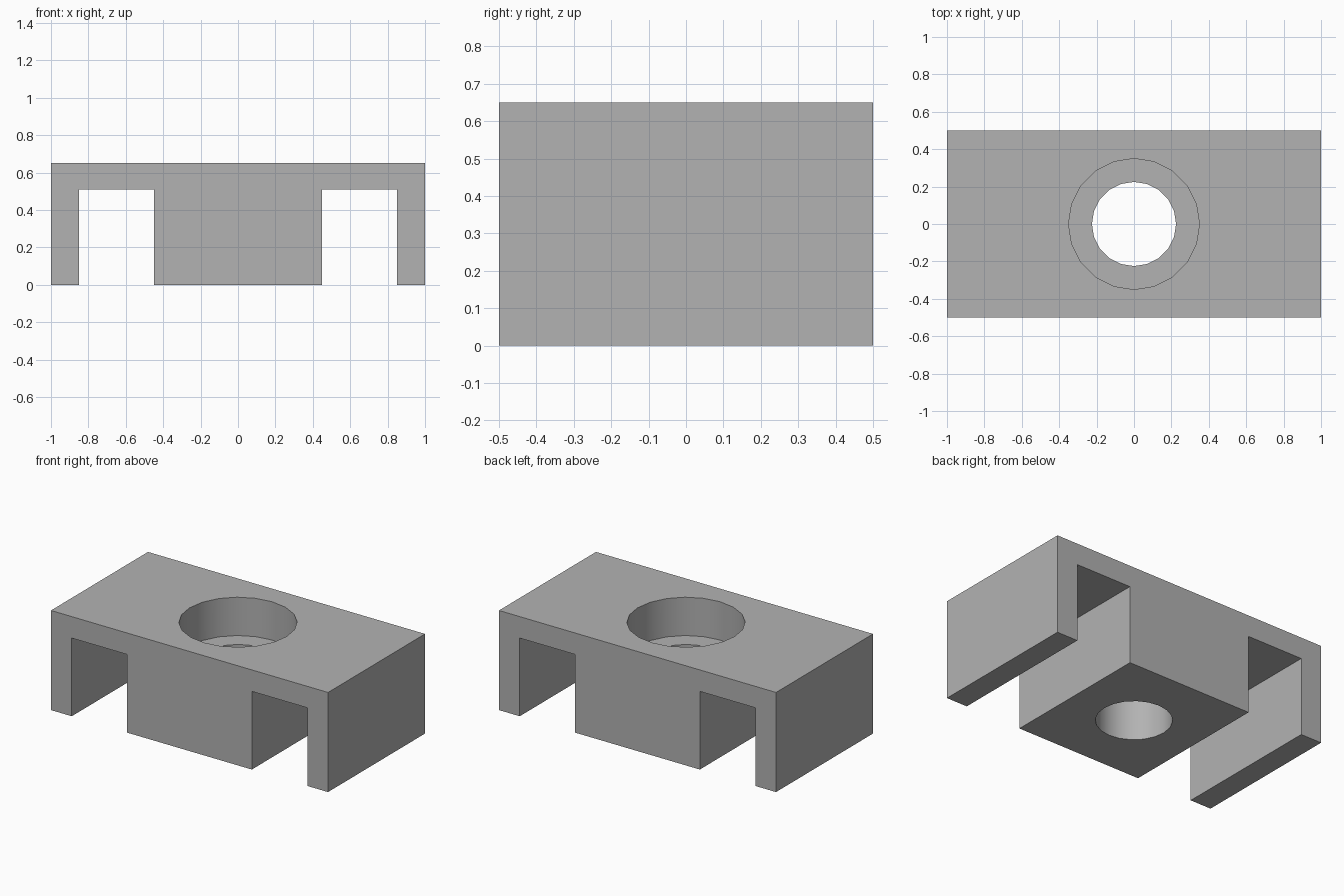
import bpy
import bmesh
import math

if "Cube" in bpy.data.objects:
    bpy.data.objects.remove(bpy.data.objects["Cube"], do_unlink=True)

HEIGHT, DEPTH = 0.65, 1.0
SLOT_TOP, FLOOR = 0.51, 0.40
LEG_INNER, BLOCK_HALF = 0.85, 0.45

# Plain grey finish
grey = bpy.data.materials.new("grey")
grey.use_nodes = True
colour = (0.448, 0.448, 0.448, 1)
grey.diffuse_color = colour
grey.node_tree.nodes["Principled BSDF"].inputs["Base Color"].default_value = colour

# Body: mirrored half profile with two slots, extruded front to back
half = [(BLOCK_HALF, 0), (BLOCK_HALF, SLOT_TOP), (LEG_INNER, SLOT_TOP),
        (LEG_INNER, 0), (1, 0), (1, HEIGHT)]
outline = half + [(-x, z) for x, z in reversed(half)]

bm = bmesh.new()
face = bm.faces.new([bm.verts.new((x, -DEPTH / 2, z)) for x, z in outline])
extruded = bmesh.ops.extrude_face_region(bm, geom=[face])["geom"]
bmesh.ops.translate(bm, vec=(0, DEPTH, 0),
                    verts=[v for v in extruded if isinstance(v, bmesh.types.BMVert)])
bmesh.ops.recalc_face_normals(bm, faces=bm.faces)
mesh = bpy.data.meshes.new("slotted_block")
bm.to_mesh(mesh)
bm.free()
mesh.materials.append(grey)
block = bpy.data.objects.new("slotted_block", mesh)
bpy.context.collection.objects.link(block)


def drill(name, radius, bottom, top):
    """Cut a vertical round hole through the block."""
    bpy.ops.mesh.primitive_cylinder_add(vertices=20, radius=radius, depth=top - bottom,
                                        location=(0, 0, (top + bottom) / 2))
    cutter = bpy.context.object
    cutter.name = name
    cutter.hide_render = True
    cutter.data.materials.append(grey)
    bpy.ops.object.select_all(action="DESELECT")
    block.select_set(True)
    bpy.context.view_layer.objects.active = block
    cut = block.modifiers.new(name, "BOOLEAN")
    cut.operation = "DIFFERENCE"
    cut.solver = "EXACT"
    cut.object = cutter
    bpy.ops.object.modifier_apply(modifier=cut.name)
    bpy.data.objects.remove(cutter, do_unlink=True)


# Wide recess in the top, then the narrower through hole
drill("recess_cutter", 0.35, FLOOR, HEIGHT + 0.1)
drill("hole_cutter", 0.225, -0.1, HEIGHT + 0.1)

bpy.ops.object.shade_smooth_by_angle(angle=math.radians(30))
